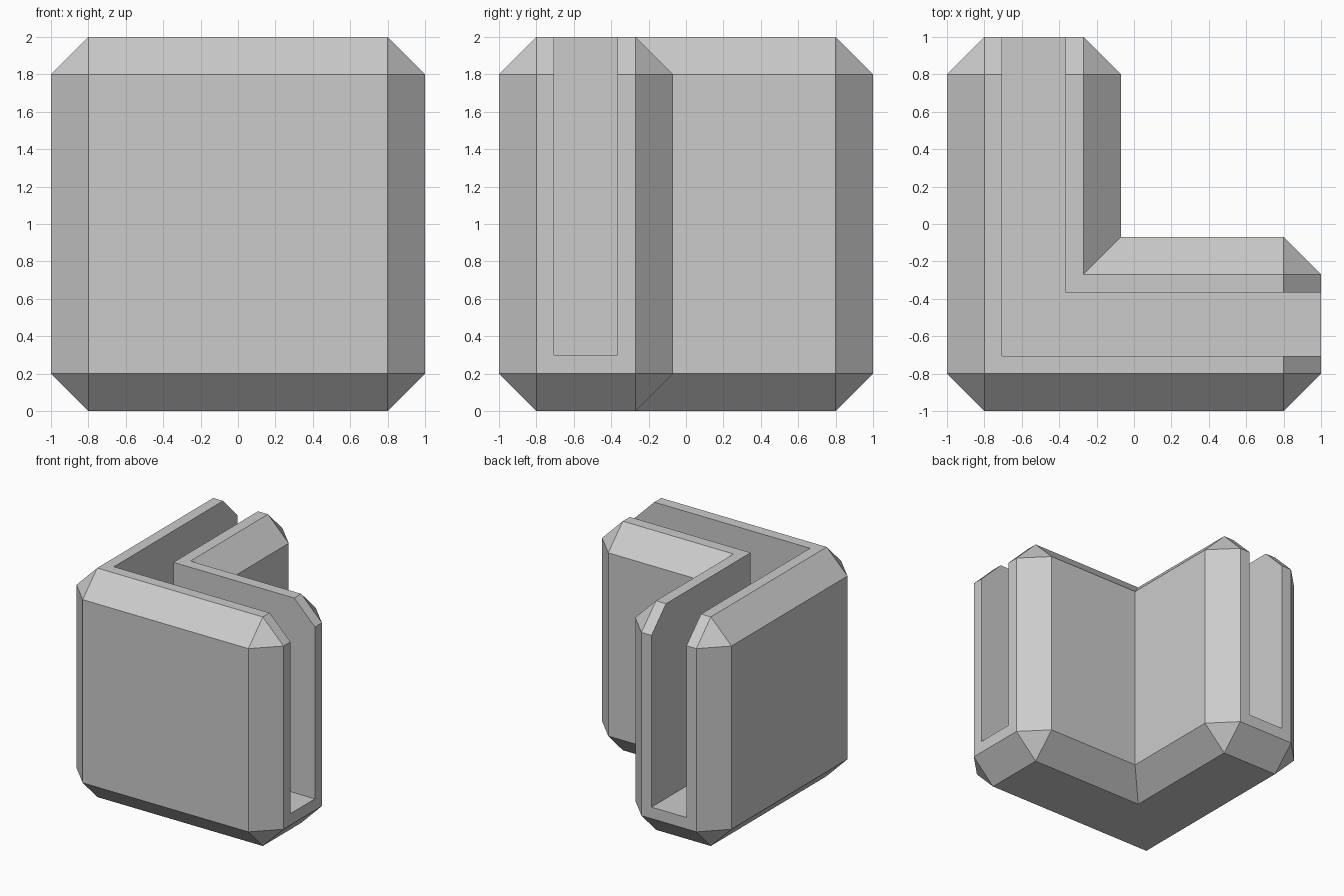
import bpy
import bmesh

cube = bpy.data.objects.get("Cube")
if cube:
    bpy.data.objects.remove(cube, do_unlink=True)

# Plain grey material
grey = bpy.data.materials.new("grey")
grey.use_nodes = True
colour = (0.6, 0.6, 0.6, 1)
grey.diffuse_color = colour
grey.node_tree.nodes["Principled BSDF"].inputs["Base Color"].default_value = colour


def make_object(name, bm):
    bmesh.ops.recalc_face_normals(bm, faces=bm.faces)
    mesh = bpy.data.meshes.new(name)
    bm.to_mesh(mesh)
    bm.free()
    mesh.materials.append(grey)
    obj = bpy.data.objects.new(name, mesh)
    bpy.context.collection.objects.link(obj)
    return obj


def l_outline(low, inner, end):
    return [(low, low), (end, low), (end, inner),
            (inner, inner), (inner, end), (low, end)]


def chamfered_l(name, low, inner, end, height, cut):
    """L-shaped block with every edge chamfered except the inside corner."""
    bm = bmesh.new()
    cap = l_outline(low + cut, inner - cut, end - cut)
    full = l_outline(low, inner, end)
    for cap_z, wall_z in ((0, cut), (height, height - cut)):
        caps = [bm.verts.new((x, y, cap_z)) for x, y in cap]
        walls = []
        for i, ((cx, cy), (fx, fy)) in enumerate(zip(cap, full)):
            if i == 3:
                pts = [(fx, fy)]
            else:
                pts = [(cx, fy), (fx, cy)]
                if i in (0, 2, 5):  # keep the ring running anticlockwise
                    pts.reverse()
                if i == 2:
                    pts = [(fx, cy), (cx, fy)]
                if i == 5:
                    pts = [(cx, fy), (fx, cy)]
                if i == 4:
                    pts = [(fx, cy), (cx, fy)]
            walls.append([bm.verts.new((x, y, wall_z)) for x, y in pts])
        bm.faces.new(caps)
        for i in range(len(caps)):
            j = (i + 1) % len(caps)
            bm.faces.new((caps[i], caps[j], walls[j][0], walls[i][-1]))
            if len(walls[i]) == 2:
                bm.faces.new((caps[i], walls[i][0], walls[i][1]))
        ring = [v for corner in walls for v in corner]
        if cap_z == 0:
            lower = ring
    # Vertical sides
    for i in range(len(ring)):
        j = (i + 1) % len(ring)
        bm.faces.new((lower[i], lower[j], ring[j], ring[i]))
    return make_object(name, bm)


def l_prism(name, low, inner, end, bottom, top):
    bm = bmesh.new()
    base = bm.faces.new([bm.verts.new((x, y, bottom))
                         for x, y in l_outline(low, inner, end)])
    extruded = bmesh.ops.extrude_face_region(bm, geom=[base])
    verts = [v for v in extruded["geom"] if isinstance(v, bmesh.types.BMVert)]
    bmesh.ops.translate(bm, verts=verts, vec=(0, 0, top - bottom))
    return make_object(name, bm)


# Corner bracket with an L-shaped slot open at the top and both ends
bracket = chamfered_l("corner_bracket", -1, -0.07, 1, 2, 0.2)
slot = l_prism("slot_cutter", -0.705, -0.367, 1.3, 0.3, 2.3)
slot.hide_render = True
slot.hide_viewport = True
slot.display_type = 'WIRE'

cut = bracket.modifiers.new("slot", 'BOOLEAN')
cut.operation = 'DIFFERENCE'
cut.solver = 'EXACT'
cut.object = slot
